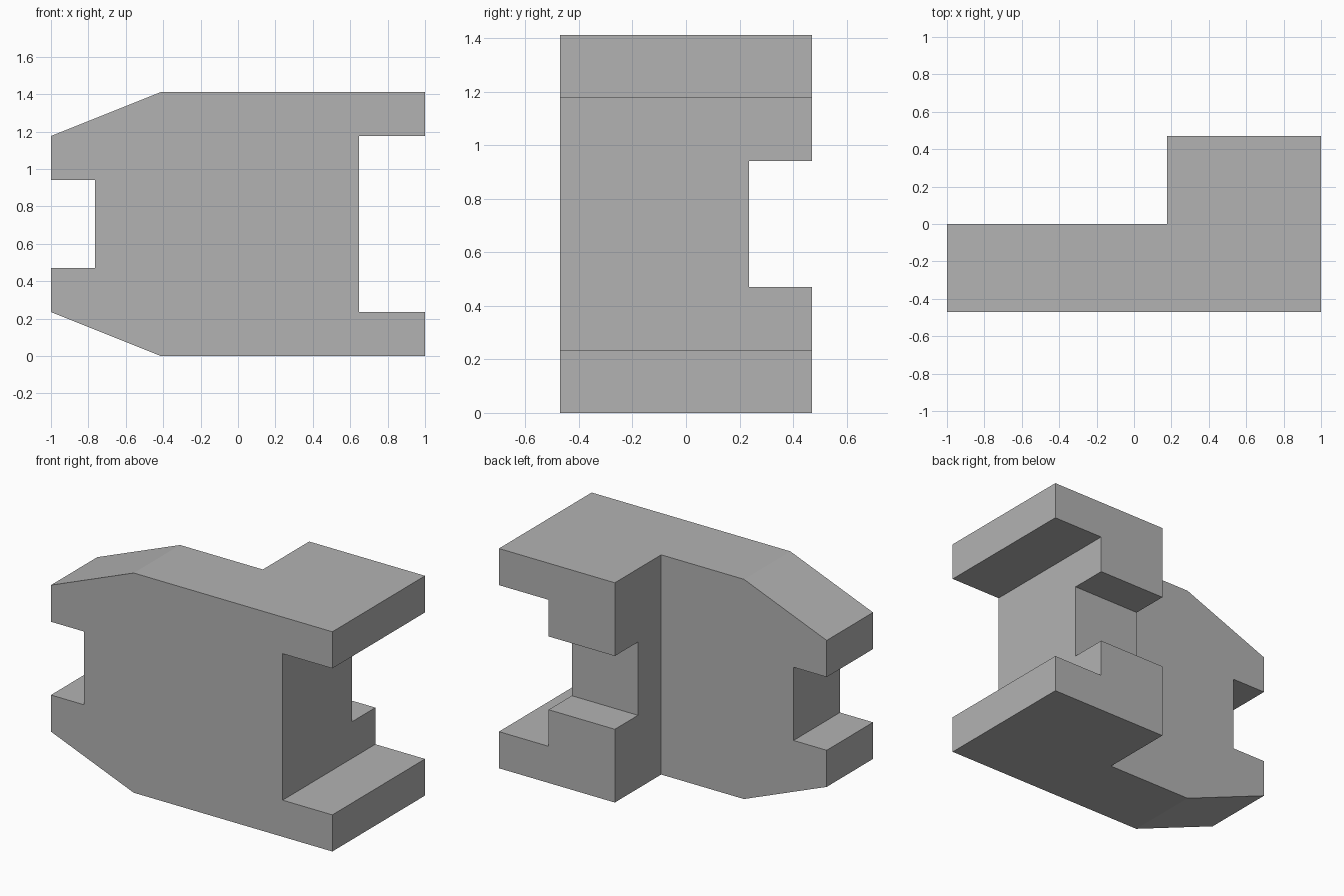
import bpy
import bmesh

old = bpy.data.objects.get("Cube")
if old:
    bpy.data.objects.remove(old, do_unlink=True)

U = 2 / 17                      # module: the part is 17 x 8 x 12 modules
WIDTH, DEPTH, HEIGHT = 17, 8, 12

grey = bpy.data.materials.new("plain grey")
grey.use_nodes = True
colour = (0.45, 0.45, 0.45, 1)
grey.diffuse_color = colour
grey.node_tree.nodes["Principled BSDF"].inputs["Base Color"].default_value = colour


def extrude_profile(name, points, y0, y1):
    """Solid from an x-z outline in modules, running from y0 to y1."""
    bm = bmesh.new()
    verts = [bm.verts.new(((x - WIDTH / 2) * U, (y0 - DEPTH / 2) * U, z * U))
             for x, z in points]
    face = bm.faces.new(verts)
    grown = bmesh.ops.extrude_face_region(bm, geom=[face])["geom"]
    moved = [v for v in grown if isinstance(v, bmesh.types.BMVert)]
    bmesh.ops.translate(bm, verts=moved, vec=(0, (y1 - y0) * U, 0))
    bmesh.ops.recalc_face_normals(bm, faces=bm.faces)
    mesh = bpy.data.meshes.new(name)
    bm.to_mesh(mesh)
    bm.free()
    mesh.materials.append(grey)
    obj = bpy.data.objects.new(name, mesh)
    bpy.context.collection.objects.link(obj)
    return obj


def cut_box(target, x0, x1, y0, y1, z0, z1):
    """Cut a box out of the target and discard the cutter."""
    cutter = extrude_profile("cutter", [(x0, z0), (x1, z0), (x1, z1), (x0, z1)], y0, y1)
    cutter.hide_render = True
    mod = target.modifiers.new("cut", 'BOOLEAN')
    mod.operation = 'DIFFERENCE'
    mod.solver = 'EXACT'
    mod.object = cutter
    graph = bpy.context.evaluated_depsgraph_get()
    result = bpy.data.meshes.new_from_object(target.evaluated_get(graph))
    target.modifiers.clear()
    target.data = result
    bpy.data.objects.remove(cutter, do_unlink=True)


# Outline: lower half, mirrored to the upper half
lower = [(14, 2), (17, 2), (17, 0), (5, 0), (0, 2), (0, 4), (2, 4)]
outline = lower + [(x, HEIGHT - z) for x, z in reversed(lower)]
block = extrude_profile("notched_block", outline, 0, DEPTH)

# Rear corner step, full height
cut_box(block, -1, 10, 4, 9, -1, 13)
# Rear notch across the thick end
cut_box(block, 9, 18, 6, 9, 4, 8)
